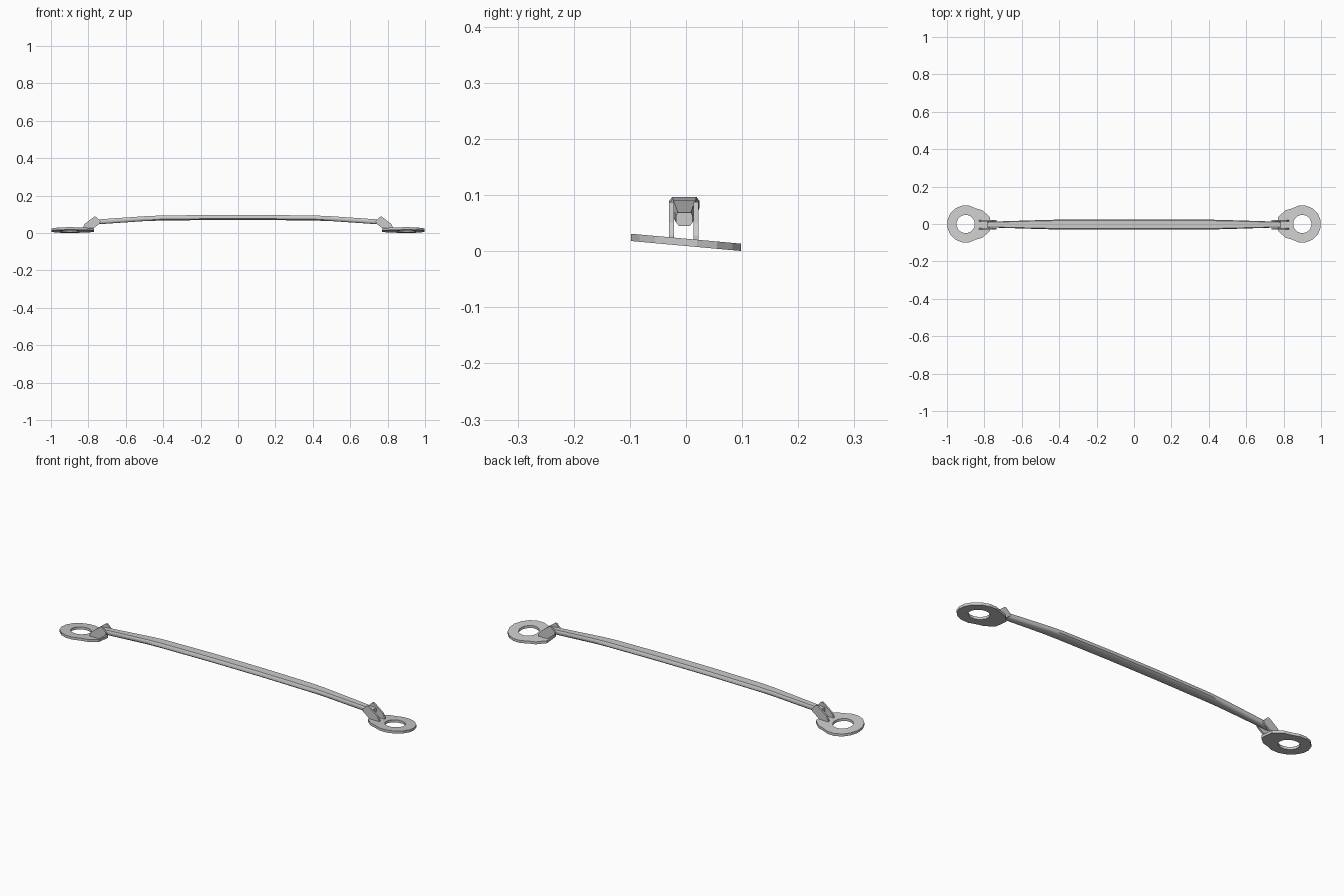
import bpy, bmesh, math

if "Cube" in bpy.data.objects:
    bpy.data.objects.remove(bpy.data.objects["Cube"])

YC = -0.003   # slight sideways offset of bar and brackets
TILT = -0.09  # height change of the mounting plates across y


def make_object(name, bm):
    bmesh.ops.recalc_face_normals(bm, faces=bm.faces[:])
    me = bpy.data.meshes.new(name)
    bm.to_mesh(me)
    bm.free()
    ob = bpy.data.objects.new(name, me)
    bpy.context.collection.objects.link(ob)
    return ob


def mounting_plate(name, side):
    """Tilted flat ring with a blunt tab pointing to the bar."""
    n = 16
    bm = bmesh.new()
    loops = []
    outline = []
    for i in range(n):
        a = math.pi + 2 * math.pi * (i + 0.5) / n
        x, y = 0.9 + 0.1 * math.cos(a), 0.1 * math.sin(a)
        if i in (0, n - 1):
            x, y = 0.77, math.copysign(0.037, y)
        elif i in (1, n - 2):
            x, y = 0.81, math.copysign(0.073, y)
        outline.append((x, y))
    hole = [(0.9 + 0.049 * math.cos(math.pi + 2 * math.pi * (i + 0.5) / n),
             0.049 * math.sin(math.pi + 2 * math.pi * (i + 0.5) / n)) for i in range(n)]
    for pts, dz in ((outline, -0.0065), (outline, 0.0065), (hole, 0.0065), (hole, -0.0065)):
        loops.append([bm.verts.new((side * x, y, 0.0158 + TILT * y + dz)) for x, y in pts])
    for k in range(4):
        a, b = loops[k], loops[(k + 1) % 4]
        for i in range(n):
            j = (i + 1) % n
            bm.faces.new((a[i], a[j], b[j], b[i]))
    return make_object(name, bm)


def bracket_cheek(name, side, y0, y1):
    """Slanted cheek plate holding the bar end."""
    prof = [(0.83, 0.016), (0.785, 0.016), (0.738, 0.052), (0.735, 0.064),
            (0.758, 0.087), (0.768, 0.088), (0.818, 0.050), (0.83, 0.028)]
    bm = bmesh.new()
    a, b = [[bm.verts.new((side * x, y, z)) for x, z in prof] for y in (y0, y1)]
    bm.faces.new(a)
    bm.faces.new(b)
    for i in range(len(prof)):
        j = (i + 1) % len(prof)
        bm.faces.new((a[i], a[j], b[j], b[i]))
    return make_object(name, bm)


# Arched bar: stations are x, centre z, half width, half height
half = [(0.14, 0.0835, 0.027, 0.0135), (0.42, 0.080, 0.026, 0.0135),
        (0.50, 0.077, 0.024, 0.013), (0.74, 0.0605, 0.0165, 0.013),
        (0.785, 0.057, 0.015, 0.012)]
stations = [(-x, z, w, h) for x, z, w, h in reversed(half)] + half
section = [(1, -0.45), (1, 0.45), (0.8, 1), (-0.8, 1),
           (-1, 0.45), (-1, -0.45), (-0.65, -1), (0.65, -1)]
bm = bmesh.new()
rings = [[bm.verts.new((x, YC + u * w, z + v * h)) for u, v in section]
         for x, z, w, h in stations]
for a, b in zip(rings, rings[1:]):
    for i in range(8):
        j = (i + 1) % 8
        bm.faces.new((a[i], a[j], b[j], b[i]))
bm.faces.new(rings[0])
bm.faces.new(rings[-1])
bar = make_object("strut_bar", bm)
bpy.context.view_layer.objects.active = bar
bar.select_set(True)
bpy.ops.object.shade_smooth_by_angle(angle=math.radians(50))

# Plates and paired cheeks at both ends
for side, label in ((-1, "left"), (1, "right")):
    mounting_plate(label + "_mounting_plate", side)
    bracket_cheek(label + "_front_cheek", side, YC - 0.027, YC - 0.018)
    bracket_cheek(label + "_back_cheek", side, YC + 0.016, YC + 0.025)
